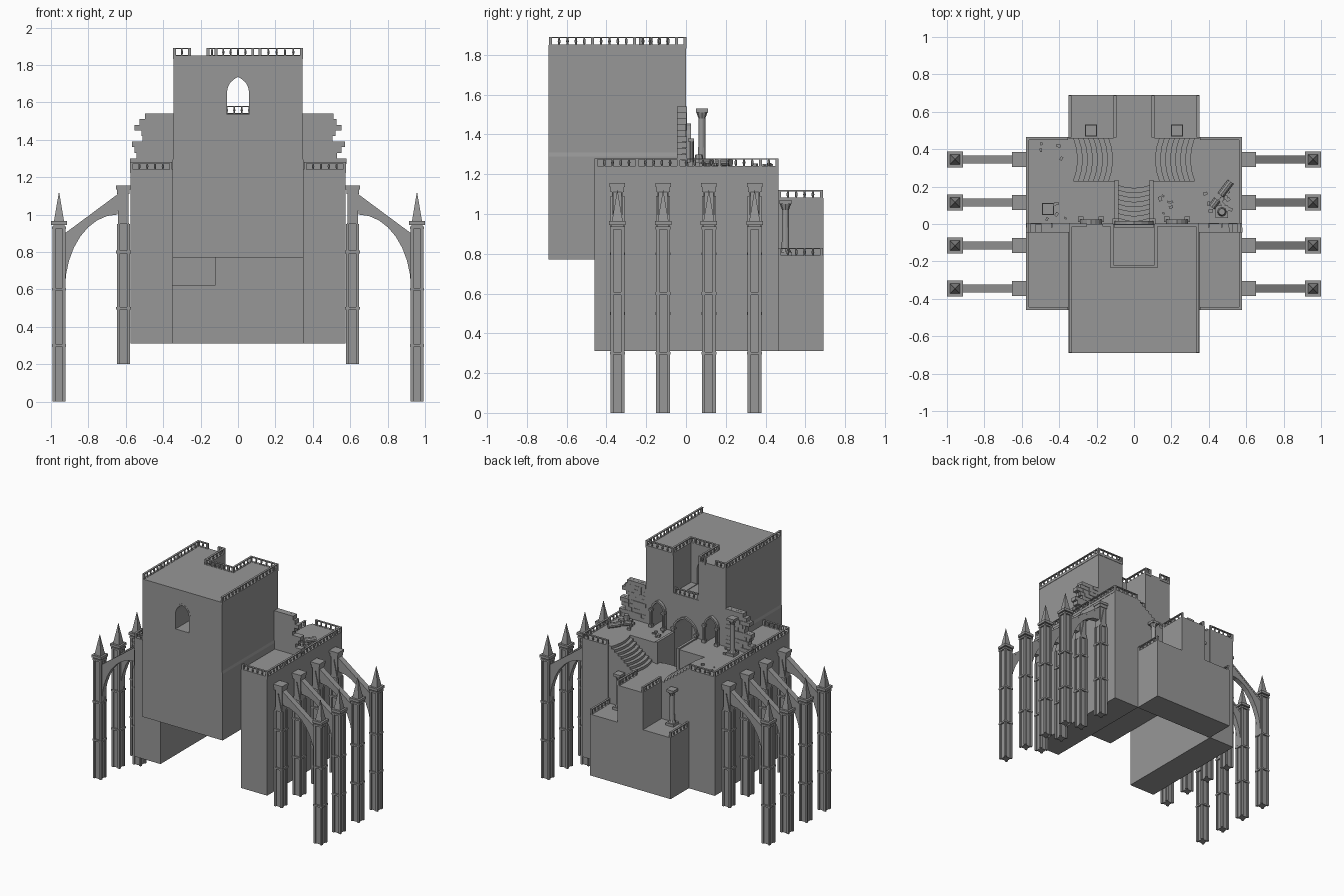
import bpy, bmesh, math, random
from mathutils import Vector, Matrix

if "Cube" in bpy.data.objects:
    bpy.data.objects.remove(bpy.data.objects["Cube"])
random.seed(4)
stone = bpy.data.materials.new("dark_stone")
stone.diffuse_color = (.31, .31, .31, 1)
stone.use_nodes = True
stone.node_tree.nodes["Principled BSDF"].inputs["Base Color"].default_value = stone.diffuse_color


def finish(bm, name):
    bmesh.ops.recalc_face_normals(bm, faces=bm.faces)
    me = bpy.data.meshes.new(name)
    bm.to_mesh(me)
    bm.free()
    me.materials.append(stone)
    ob = bpy.data.objects.new(name, me)
    bpy.context.collection.objects.link(ob)
    return ob


def box(bm, x0, x1, y0, y1, z0, z1, rot=None):
    m = Matrix.Translation(((x0+x1)/2, (y0+y1)/2, (z0+z1)/2))
    if rot:
        m = m @ rot
    m = m @ Matrix.Diagonal((abs(x1-x0), abs(y1-y0), abs(z1-z0), 1))
    bmesh.ops.create_cube(bm, size=1, matrix=m)


def block(bm, x, y, z0, z1, h):
    box(bm, x-h, x+h, y-h, y+h, z0, z1)


def cone(bm, x, y, z0, z1, r0, r1, n=6, turn=0):
    m = Matrix.Translation((x, y, (z0+z1)/2)) @ Matrix.Rotation(turn, 4, 'Z')
    bmesh.ops.create_cone(bm, cap_ends=True, segments=n, radius1=r0, radius2=r1, depth=z1-z0, matrix=m)


def prism(bm, pts, vec):
    f = bm.faces.new([bm.verts.new(p) for p in pts])
    r = bmesh.ops.extrude_face_region(bm, geom=[f])
    bmesh.ops.translate(bm, vec=vec, verts=[v for v in r['geom'] if isinstance(v, bmesh.types.BMVert)])


def arch(cx, w, zb, zs, rise, y, n=8):
    pts = [(cx-w, y, zb)]
    for i in range(n+1):
        a = math.pi*(1-i/n)
        pts.append((cx+w*math.cos(a), y, zs+rise*(.75*math.sin(a)+.25*(1-abs(math.cos(a))))))
    return pts + [(cx+w, y, zb)]


def rail(name, x0, y0, x1, y1, z, h=0.04):
    bm = bmesh.new()
    a, b = Vector((x0, y0)), Vector((x1, y1))
    n = max(2, round((b-a).length/0.042))
    t = 0.008
    X0, X1, Y0, Y1 = min(x0, x1)-t, max(x0, x1)+t, min(y0, y1)-t, max(y0, y1)+t
    box(bm, X0, X1, Y0, Y1, z-0.018, z+0.002)
    box(bm, X0, X1, Y0, Y1, z+h-0.006, z+h)
    for i in range(n+1):
        p = a.lerp(b, i/n)
        if i % 5 == 0 or i == n:
            block(bm, p.x, p.y, z, z+h, 0.0075)
        else:
            cone(bm, p.x, p.y, z, z+h*0.45, 0.004, 0.007)
            cone(bm, p.x, p.y, z+h*0.45, z+h-0.005, 0.007, 0.004)
    finish(bm, name)


# body: side wings, middle floors and rear block
bm = bmesh.new()
for s in (-1, 1):
    box(bm, s*.35, s*.575, -.46, .465, .31, 1.24)
    box(bm, s*.10, s*.35, 0, .23, .77, 1.24)
    box(bm, s*.11, s*.35, .23, .46, .77, 1.08)
    box(bm, s*.11, s*.35, .46, .69, .31, .79)
box(bm, -.11, .11, .46, .69, .31, 1.08)
box(bm, -.11, .11, .23, .46, .77, 1.08)
box(bm, -.10, .10, 0, .23, .77, .92)
box(bm, -.35, -.12, .23, .46, .62, .77)
finish(bm, "castle_body")

# tower with rear balcony notch, window tunnel and doorways
bm = bmesh.new()
prism(bm, [(x, -.69, z) for x, z in ((-.35, .77), (.35, .77), (.35, 1.29), (.345, 1.31), (.345, 1.85),
                                    (-.345, 1.85), (-.345, 1.31), (-.35, 1.29))], (0, .69, 0))
tower = finish(bm, "tower")
cuts = []
bm = bmesh.new()
box(bm, -.11, .11, -.22, .1, 1.54, 2)
cuts.append(finish(bm, "notch_cutter"))
bm = bmesh.new()
prism(bm, arch(0, .058, 1.535, 1.66, .075, -.8), (0, .7, 0))
cuts.append(finish(bm, "window_cutter"))
bm = bmesh.new()
prism(bm, arch(0, .09, .92, 1.28, .09, -.2), (0, .3, 0))
for s in (-1, 1):
    prism(bm, arch(s*.23, .045, 1.24, 1.38, .06, -.1), (0, .2, 0))
cuts.append(finish(bm, "door_cutter"))
for c in cuts:
    m = tower.modifiers.new("cut", 'BOOLEAN')
    m.operation, m.object, m.solver = 'DIFFERENCE', c, 'EXACT'
    c.hide_render = True
    c.hide_viewport = True

# arch surrounds with slim shafts
bm = bmesh.new()
for cx, wi, zb, zs, ri, y, d in ((0, .058, 1.54, 1.66, .075, -.691, .02), (0, .09, .92, 1.28, .09, -.005, .02),
                                 (.23, .045, 1.24, 1.38, .06, -.005, .03), (-.23, .045, 1.24, 1.38, .06, -.005, .03)):
    prism(bm, arch(cx, wi+.014, zb, zs, ri+.014, y) + arch(cx, wi, zb, zs, ri, y)[::-1], (0, d, 0))
    for s in (-1, 1):
        if y > -.1:
            cone(bm, cx+s*(wi+.009), y+d+.004, zb, zs, .01, .01, 8)
            block(bm, cx+s*(wi+.009), y+d, zs-.015, zs, .015)
            block(bm, cx+s*(wi+.009), y+d, zb, zb+.02, .015)
finish(bm, "arch_surrounds")

# bowed stairs
bm = bmesh.new()
N = 8
for s in (-1, 1):
    for i in range(N):
        x0 = .135 + i*.215/N
        front = [(s*(x0-.022*(1-t*t)), .345+.115*t, 1.05) for t in (-1, -.6, -.2, .2, .6, 1)]
        prism(bm, front + [(s*.352, .46, 1.05), (s*.352, .23, 1.05)], (0, 0, .03+.16*(i+1)/N))
for i in range(N):
    y0 = .03 + i*.2/N
    front = [(.085*t, y0-.015*(1-t*t), .9) for t in (-1, -.5, 0, .5, 1)]
    prism(bm, front + [(.085, .235, .9), (-.085, .235, .9)], (0, 0, .02+.16*(i+1)/N))
for s in (-1, 1):
    box(bm, s*.083, s*.103, .02, .235, .9, 1.25)
finish(bm, "stairs")

# balustrades
for s, n in ((-1, "left"), (1, "right")):
    rail(n+"_wing_side_rail", s*.569, -.452, s*.569, .457, 1.24)
    rail(n+"_wing_front_rail", s*.36, -.452, s*.569, -.452, 1.24)
    rail(n+"_wing_back_rail", s*.36, .457, s*.569, .457, 1.24)
    rail(n+"_tower_side_rail", s*.34, -.68, s*.34, -.005, 1.85)
    rail(n+"_notch_rail", s*.118, -.225, s*.118, -.005, 1.85)
    rail(n+"_bridge_rail", s*.102, .47, s*.102, .68, 1.08)
    rail(n+"_low_terrace_rail", s*.342, .47, s*.342, .68, .79)
rail("tower_back_rail_right", .118, -.005, .34, -.005, 1.85)
rail("tower_back_rail_left", -.34, -.005, -.26, -.005, 1.85)
rail("tower_back_rail_stub", -.16, -.005, -.118, -.005, 1.85)
rail("notch_back_rail", -.118, -.228, .118, -.228, 1.85)
rail("balcony_rail", -.10, -.012, .10, -.012, 1.54)

# ruined walls: ragged slab in front, staggered bricks behind
bm = bmesh.new()
ends = (.568, .57, .535, .545, .57, .51, .52, .555, .53, .5)
for s in (-1, 1):
    z = 1.24
    outline = [(s*.345, -.045, z)]
    for e in ends:
        e2 = e + random.uniform(-.008, .01)
        outline += [(s*e2, -.045, z), (s*e2, -.045, z+.03)]
        x = .345
        while x < e2-.005:
            nx = min(e2, x + random.choice((.04, .055, .07)))
            if nx > e2-.02:
                nx = e2
            box(bm, s*x, s*(nx-.001), -.025, random.uniform(0, .006), z+.0005, z+.0295)
            x = nx
        z += .03
    prism(bm, outline + [(s*.345, -.045, z)], (0, .025, 0))
finish(bm, "ruined_walls")


# standing and fallen columns
def column(bm, x, y, z, h):
    block(bm, x, y, z, z+.02, .033)
    cone(bm, x, y, z+.02, z+.04, .028, .02, 8)
    cone(bm, x, y, z+.04, z+h-.05, .019, .017, 12)
    cone(bm, x, y, z+h-.05, z+h-.02, .017, .028, 8)
    block(bm, x, y, z+h-.02, z+h, .03)


bm = bmesh.new()
column(bm, -.46, .08, 1.24, .29)
for s in (-1, 1):
    column(bm, s*.23, .5, .79, .28)
block(bm, .47, .065, 1.24, 1.26, .033)
cone(bm, .47, .065, 1.26, 1.30, .025, .018, 8)
finish(bm, "columns")
bm = bmesh.new()
for d, l in ((0, .09), (.1, .05)):
    m = Matrix.Translation((.49-d*.6, .19-d*.8, 1.26)) @ Matrix.Rotation(math.radians(-37), 4, 'Z') @ Matrix.Rotation(math.pi/2, 4, 'X')
    bmesh.ops.create_cone(bm, cap_ends=True, segments=10, radius1=.02, radius2=.02, depth=l, matrix=m)
finish(bm, "fallen_column")

# rubble
bm = bmesh.new()
for cx, cy, n in ((.45, .12, 16), (-.42, .06, 9), (.16, .1, 7), (-.45, .38, 6)):
    for k in range(n):
        x, y, r = cx+random.uniform(-.07, .07), cy+random.uniform(-.05, .06), random.uniform(.005, .013)
        if abs(x) > .12 and y > .02:
            box(bm, x-r, x+r, y-r*.7, y+r*.7, 1.238, 1.238+r*1.5, Matrix.Rotation(random.uniform(0, 3), 4, 'Z'))
finish(bm, "rubble")


# flying buttresses
def pier(bm, x, y, z0, z1, rings):
    block(bm, x, y, z0, z1, .026)
    for a in (-1, 1):
        for b in (-1, 1):
            block(bm, x+a*.027, y+b*.027, z0, z1, .008)
    for z in rings:
        block(bm, x, y, z-.007, z+.007, .038)


for s, side in ((-1, "left"), (1, "right")):
    for k, y in enumerate((-.345, -.115, .115, .345)):
        bm = bmesh.new()
        pier(bm, s*.957, y, 0, .93, (.3, .6, .93))
        block(bm, s*.957, y, .93, .955, .03)
        block(bm, s*.957, y, .945, .965, .042)
        cone(bm, s*.957, y, .965, 1.12, .038, .001, 4, math.pi/4)
        pier(bm, s*.613, y, .2, .95, (.5, .8))
        block(bm, s*.613, y, .95, 1.13, .028)
        for q in (-1, 1):
            prism(bm, [(s*.613-.03, y+q*.028, .95), (s*.613+.03, y+q*.028, .95), (s*.613, y+q*.028, 1.09)], (0, q*.007, 0))
        block(bm, s*.613, y, 1.11, 1.135, .034)
        block(bm, s*.613, y, 1.135, 1.155, .039)
        finish(bm, "%s_buttress_piers_%d" % (side, k))
        bm = bmesh.new()
        under = [(s*(.645+.28*math.cos(a)), y-.02, .6+.4*math.sin(a)) for a in [math.pi/2*i/8 for i in range(9)]]
        prism(bm, under + [(s*.635, y-.02, 1.10), (s*.925, y-.02, .89)], (0, .04, 0))
        prism(bm, [(s*.635, y-.022, 1.115), (s*.635, y-.022, 1.10), (s*.925, y-.022, .88), (s*.925, y-.022, .90)], (0, .044, 0))
        finish(bm, "%s_flying_arch_%d" % (side, k))
